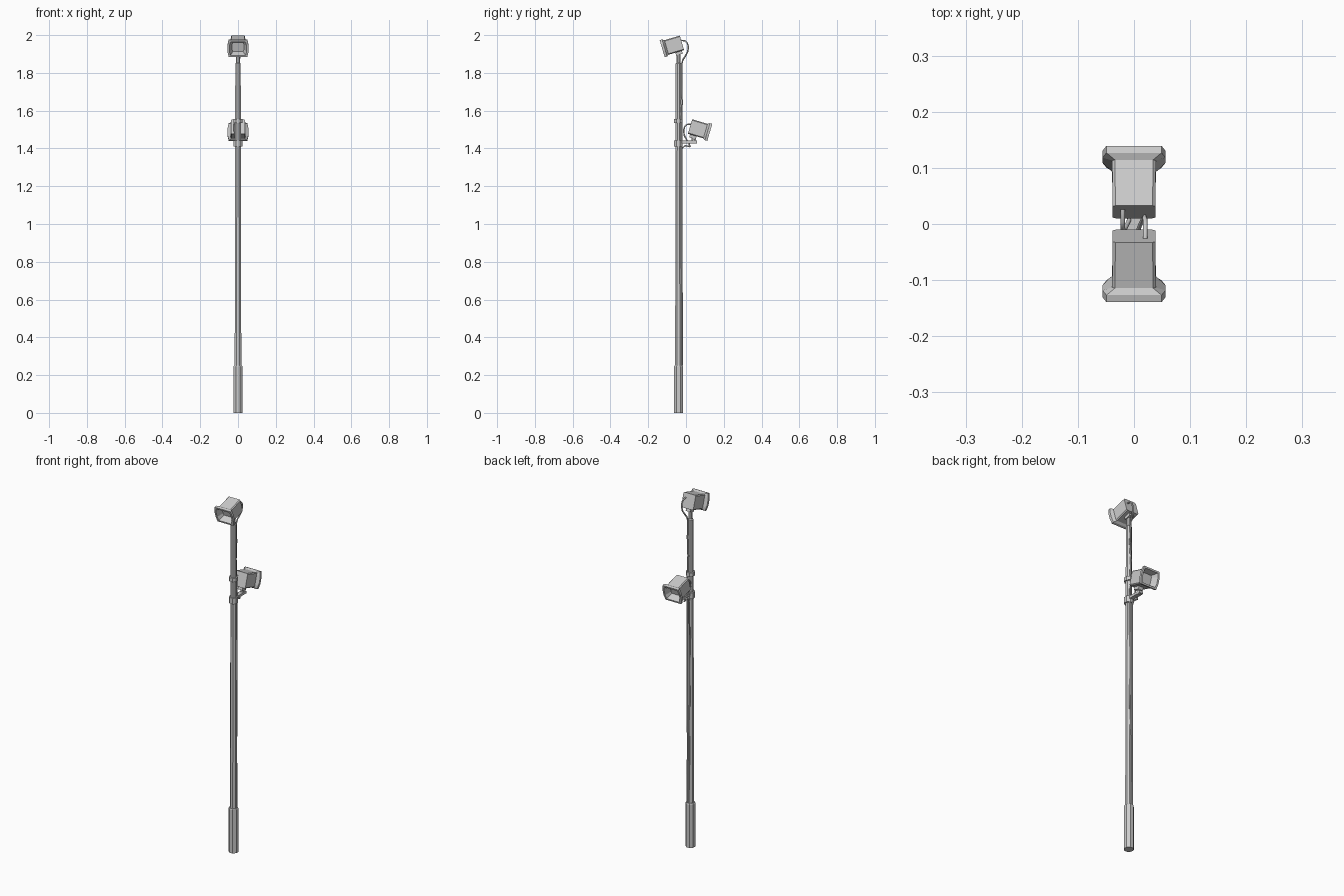
import bpy, bmesh, math
from mathutils import Vector, Matrix

if "Cube" in bpy.data.objects:
    bpy.data.objects.remove(bpy.data.objects["Cube"])

TILT = math.radians(16.5)
PY = -0.04                      # pole axis y
LOWER = Matrix.Translation((0, 0, -0.443)) @ Matrix.Rotation(math.pi, 4, 'Z')


def loft(name, rings, matrix=None):
    """Skin a list of equal-length point rings and cap both ends."""
    bm = bmesh.new()
    loops = [[bm.verts.new(p) for p in r] for r in rings]
    n = len(rings[0])
    for a, b in zip(loops, loops[1:]):
        for i in range(n):
            j = (i + 1) % n
            bm.faces.new((a[i], a[j], b[j], b[i]))
    bm.faces.new(loops[0][::-1])
    bm.faces.new(loops[-1])
    bmesh.ops.recalc_face_normals(bm, faces=bm.faces)
    if matrix:
        bm.transform(matrix)
    me = bpy.data.meshes.new(name)
    bm.to_mesh(me)
    bm.free()
    ob = bpy.data.objects.new(name, me)
    bpy.context.collection.objects.link(ob)
    return ob


def turned(name, profile, y=PY, sides=8, matrix=None):
    """Upright round part from (radius, z) pairs."""
    rings = [[(r * math.cos(math.tau * (i + .5) / sides),
               y + r * math.sin(math.tau * (i + .5) / sides), z)
              for i in range(sides)] for r, z in profile]
    return loft(name, rings, matrix)


def box(name, lo, hi, matrix=None):
    rings = [[(lo[0], lo[1], z), (hi[0], lo[1], z), (hi[0], hi[1], z), (lo[0], hi[1], z)]
             for z in (lo[2], hi[2])]
    return loft(name, rings, matrix)


def cable(name, pts, matrix=None, radius=0.0042):
    cu = bpy.data.curves.new(name, 'CURVE')
    cu.dimensions = '3D'
    cu.bevel_depth = radius
    cu.bevel_resolution = 1
    cu.use_fill_caps = True
    sp = cu.splines.new('POLY')
    sp.points.add(len(pts) - 1)
    for p, co in zip(sp.points, pts):
        v = Vector(co)
        p.co = (*(matrix @ v if matrix else v), 1)
    ob = bpy.data.objects.new(name, cu)
    bpy.context.collection.objects.link(ob)
    return ob


def section(u, hw, hh, cx, cz):
    """Chamfered rectangle at distance u along the lamp axis (-y)."""
    half = [(hw, -hh + cz), (hw, hh - cz), (hw - cx, hh)]
    pts = half + [(-x, z) for x, z in half[::-1]]
    pts += [(-hw + cx, -hh), (hw - cx, -hh)]
    return [(x, -u, z) for x, z in pts]


def floodlight(prefix, matrix):
    # housing, flared front rim and recessed reflector in one skin
    aim = matrix @ Matrix.Translation((0, -0.0215, 1.959)) @ Matrix.Rotation(TILT, 4, 'X')
    loft(prefix + "_lamp_housing", [
        section(0.0, .038, .040, .005, .005),
        section(0.085, .039, .040, .005, .005),
        section(0.096, .056, .047, .007, .030),
        section(0.109, .056, .047, .007, .030),
        section(0.109, .046, .038, .006, .022),
        section(0.075, .031, .025, .004, .010)], aim)
    # tilting bracket under the housing
    box(prefix + "_lamp_bracket", (-.014, -.048, -.056), (.014, -.012, -.038), aim)
    turned(prefix + "_lamp_stem", [(.011, 1.868), (.011, 1.915)], matrix=matrix)
    # supply cable looping out of the back
    cable(prefix + "_lamp_cable", [
        (.020, -.026, 1.972), (.020, -.004, 1.970), (.020, .007, 1.958),
        (.019, .013, 1.938), (.016, .009, 1.912), (.010, -.004, 1.888),
        (.006, -.016, 1.870), (.004, -.022, 1.850)], matrix)


# pole with thicker sleeve at the foot
turned("pole_base", [(.026, 0), (.026, .245), (.023, .25)])
turned("pole", [(.019, .25), (.0165, 1.40), (.0155, 1.85), (.011, 1.855), (.011, 1.88)])

floodlight("top", Matrix())
floodlight("lower", LOWER)

# clamps around the pole
for name, z0, z1 in (("upper_clamp", 1.534, 1.556), ("lower_clamp", 1.409, 1.443)):
    turned(name, [(.0245, z0), (.0245, z1)])

# arm carrying the lower lamp
box("lower_lamp_arm", (-.012, -.035, 1.427), (.012, .057, 1.441))

# cables running down the pole
cable("top_pole_cable", [(.004, -.022, 1.85), (.007, -.023, 1.75), (.002, -.021, 1.65),
                         (.006, -.022, 1.545), (.008, -.022, 1.42), (.009, -.023, 1.0),
                         (.005, -.021, .6), (.006, -.021, .25)])
cable("lower_pole_cable", [(-.004, .022, 1.41), (-.005, -.005, 1.415), (-.006, -.021, 1.40),
                           (-.008, -.023, 1.0), (-.005, -.021, .6), (-.006, -.021, .25)])
